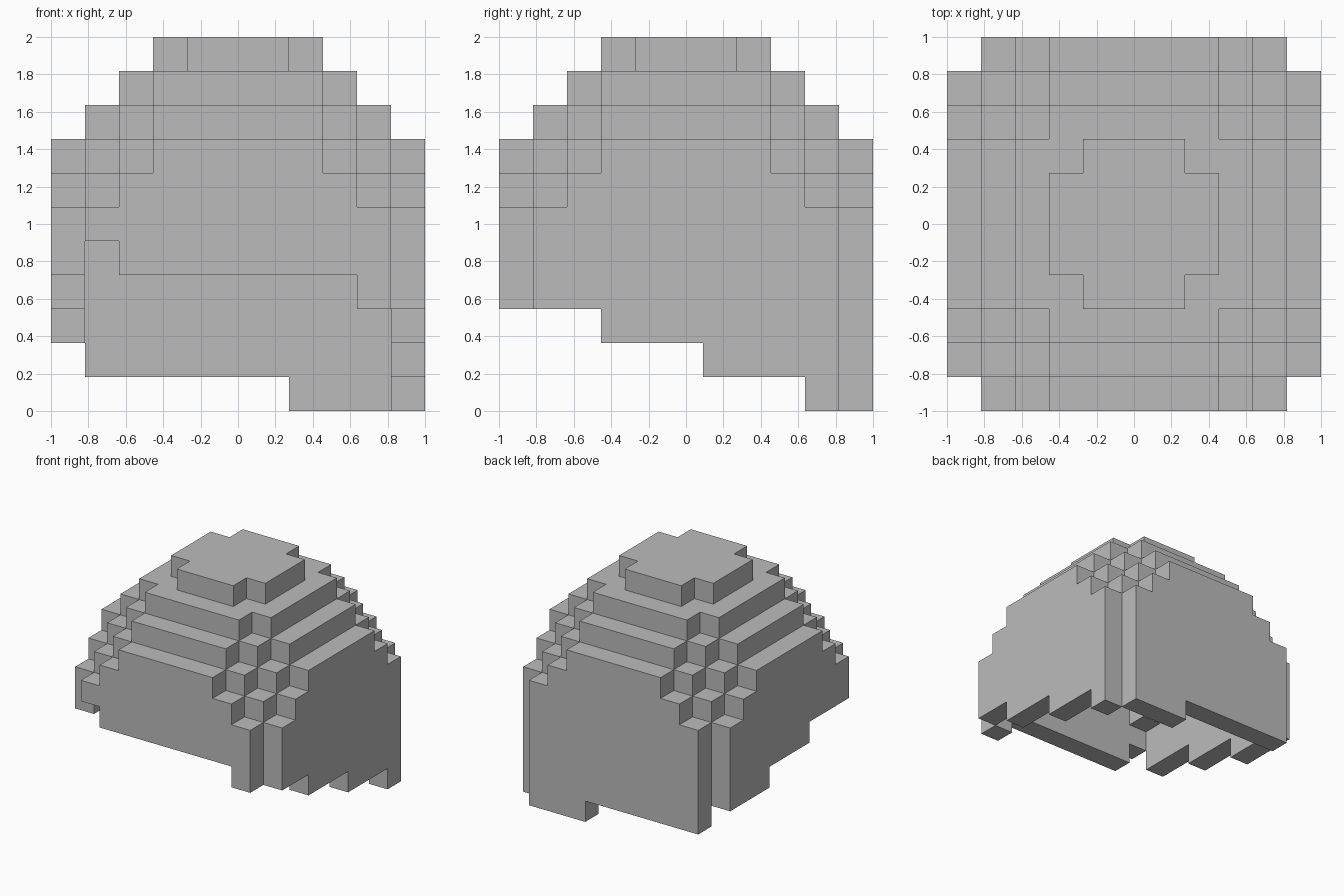
import bpy
import bmesh
from mathutils import Vector

cube = bpy.data.objects.get("Cube")
if cube:
    bpy.data.objects.remove(cube, do_unlink=True)

UNIT = 2 / 11          # block size
HALF = 5               # blocks from the centre to each wall
DIRECTIONS = [(1, 0, 0), (-1, 0, 0), (0, 1, 0), (0, -1, 0), (0, 0, 1), (0, 0, -1)]

# Reach along an axis and along a diagonal for each dome layer
DOME = {10: (2, 3), 9: (3, 5), 8: (4, 6), 7: (5, 7), 6: (5, 8)}


def in_dome(x, y, layer):
    if layer > 10:
        return False
    reach, diagonal = DOME.get(layer, (HALF, 9))
    return max(abs(x), abs(y)) <= reach and abs(x) + abs(y) <= diagonal


def hem(x, y):
    """Lowest layer of the wall at a column: a ragged, slanting edge."""
    if y == -HALF:                      # front fringe
        return 5 if x == -4 else 3 if x == 4 else 4
    if y == HALF:                       # back
        return 0 if x >= 2 else 1
    if x == HALF:                       # long side, stepping down to the back
        return 3 if y < -2 else 2 if y < 1 else 1 if y < 4 else 0
    if x == -HALF:                      # short side
        return 4 if y < -1 else 3 if y < 2 else 2
    return 0


def in_shell(x, y, layer):
    """One-block shell: blocks of the dome that touch the outside."""
    if not in_dome(x, y, layer) or layer < hem(x, y):
        return False
    return any(not in_dome(x + i, y + j, layer + k) for i, j, k in DIRECTIONS)


# Collect the blocks
span = range(-HALF, HALF + 1)
blocks = {(x, y, z) for x in span for y in span for z in range(11) if in_shell(x, y, z)}

# Skin the blocks with their exposed sides only
bm = bmesh.new()
for block in blocks:
    for step in DIRECTIONS:
        if tuple(a + b for a, b in zip(block, step)) in blocks:
            continue
        normal = Vector(step)
        u = Vector((step[1], step[2], step[0]))
        v = normal.cross(u)
        centre = Vector(block) + Vector((0, 0, 0.5)) + normal / 2
        corners = [centre + (u * a + v * b) / 2 for a, b in ((-1, -1), (1, -1), (1, 1), (-1, 1))]
        bm.faces.new([bm.verts.new(c * UNIT) for c in corners])
bmesh.ops.remove_doubles(bm, verts=bm.verts, dist=0.001)

mesh = bpy.data.meshes.new("stepped_hair_shell")
bm.to_mesh(mesh)
bm.free()

# Plain grey
grey = bpy.data.materials.new("plain_grey")
grey.use_nodes = True
colour = (0.5, 0.5, 0.5, 1)
grey.diffuse_color = colour
grey.node_tree.nodes["Principled BSDF"].inputs["Base Color"].default_value = colour
mesh.materials.append(grey)

shell = bpy.data.objects.new("stepped_hair_shell", mesh)
bpy.context.collection.objects.link(shell)
